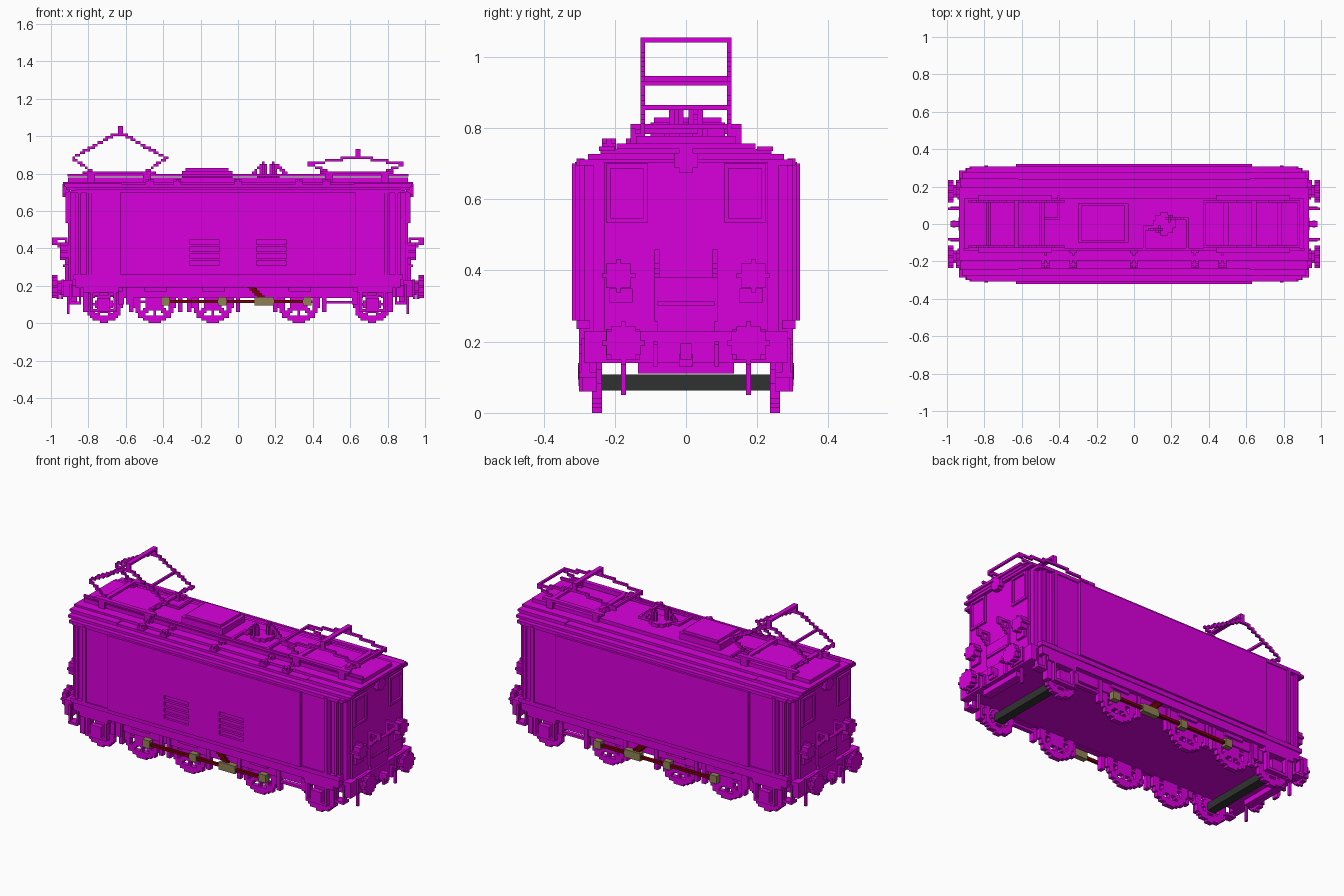
import bpy, bmesh, math
from mathutils import Vector

if "Cube" in bpy.data.objects:
    bpy.data.objects.remove(bpy.data.objects["Cube"])

V = 2 / 148  # edge length of one building cube


def material(name, *rgb):
    m = bpy.data.materials.new(name)
    m.use_nodes = True
    m.diffuse_color = (*rgb, 1)
    m.node_tree.nodes["Principled BSDF"].inputs["Base Color"].default_value = (*rgb, 1)
    return m


magenta = material("magenta paint", .7, 0, .72)
red = material("dark red rod", .19, 0, .002)
olive = material("olive bearing", .28, .22, .09)
grey = material("dark grey axle", .03, .032, .031)


def finish(name, mat, bm):
    mesh = bpy.data.meshes.new(name)
    bm.to_mesh(mesh)
    bm.free()
    mesh.materials.append(mat)
    ob = bpy.data.objects.new(name, mesh)
    bpy.context.collection.objects.link(ob)


def boxes(name, mat, items, mirror=""):
    """Boxes given as x0, x1, y0, y1, z0, z1, copied across the mirror axes."""
    bm = bmesh.new()
    for x0, x1, y0, y1, z0, z1 in items:
        for sx in ((1, -1) if "x" in mirror else (1,)):
            for sy in ((1, -1) if "y" in mirror else (1,)):
                cube = bmesh.ops.create_cube(bm, size=1)["verts"]
                for v in cube:
                    v.co = Vector((sx * (x0 + x1) / 2 + v.co.x * (x1 - x0),
                                   sy * (y0 + y1) / 2 + v.co.y * (y1 - y0),
                                   (z0 + z1) / 2 + v.co.z * (z1 - z0)))
    finish(name, mat, bm)


AXES = [Vector(a) for a in ((1, 0, 0), (0, 1, 0), (0, 0, 1))]


def cells(name, mat, filled):
    """Mesh of the exposed faces of a set of grid cubes."""
    bm = bmesh.new()
    for c in filled:
        for a in range(3):
            for s in (1, -1):
                n = s * AXES[a]
                if tuple(int(p + q) for p, q in zip(c, n)) in filled:
                    continue
                u, w = AXES[(a + 1) % 3], AXES[(a + 2) % 3] * s
                mid = Vector(c) + n / 2 + AXES[2] / 2
                bm.faces.new([bm.verts.new(V * (mid + (i * u + j * w) / 2))
                              for i, j in ((-1, -1), (1, -1), (1, 1), (-1, 1))])
    bmesh.ops.remove_doubles(bm, verts=bm.verts, dist=V / 20)
    finish(name, mat, bm)


def snap(x, y, z):
    return round(x / V), round(y / V), math.floor(z / V)


def path(*points):
    """Grid cubes along a polyline."""
    out = set()
    for a, b in zip(points, points[1:]):
        a, b = Vector(a), Vector(b)
        steps = max(1, int((b - a).length / V * 2))
        out |= {snap(*a.lerp(b, i / steps)) for i in range(steps + 1)}
    return out


def disc(axis, centre, radius, depth):
    """Grid cubes of a round plate of the given depth in cubes."""
    c, r = snap(*centre), radius / V
    n = math.ceil(r)
    out = set()
    for i in range(-n, n + 1):
        for j in range(-n, n + 1):
            if math.hypot(i, j) <= r:
                for d in range(depth):
                    p = [i, j]
                    p.insert(axis, d)
                    out.add(tuple(q + o for q, o in zip(p, c)))
    return out


def both(s, axis):
    return s | {tuple(-q if k == axis else q for k, q in enumerate(c)) for c in s}


# Body shell with stepped corners
boxes("body", magenta, [(-.91, .91, -.23, .23, .2, .705), (-.895, .895, -.26, .26, .2, .705),
                        (-.87, .87, -.285, .285, .2, .705), (-.81, .81, -.3, .3, .2, .705)])
boxes("back_panel", magenta, [(-.63, .63, .29, .32, .26, .7)])
boxes("corner_pillar", magenta, [(.78, .8, .29, .312, .26, .705), (.84, .855, .28, .3, .26, .705)], "xy")
boxes("sill", magenta, [(-.87, .87, .27, .3, .19, .235), (-.88, .88, .27, .307, .235, .26)], "y")

# Front panel with two groups of louvre slots
louvre_z = [.31 + .037 * i for i in range(4)]
strips = [(a, b, -.32, -.306, .26, .7) for a, b in ((-.63, -.26), (-.1, .1), (.26, .63))]
for x in (-.26, .1):
    for low, high in zip([.26] + [z + .024 for z in louvre_z], louvre_z + [.7]):
        strips.append((x, x + .16, -.32, -.306, low, high))
boxes("front_panel", magenta, strips + [(-.63, .63, -.306, -.29, .26, .7)])

# Stepped roof
roof_steps = [(.3, .895, .695, .712), (.275, .92, .712, .727), (.24, .925, .727, .741),
              (.195, .935, .741, .756), (.14, .91, .756, .778)]
boxes("roof", magenta, [(-x, x, -y, y, a, b) for y, x, a, b in roof_steps])
boxes("gutter", magenta, [(-.87, .87, .285, .307, .695, .715), (.62, .93, .2, .245, .735, .748),
                          (-.93, -.62, .2, .245, .735, .748)], "y")
boxes("roof_hatch", magenta, [(-.3, -.03, -.1, .11, .77, .815), (-.28, -.05, -.09, .1, .815, .83)])

# End walls: windows, headlight and lamps
frames = []
for y0, y1, z0, z1 in ((.107, .12, .535, .7), (.212, .225, .535, .7),
                       (.107, .225, .535, .548), (.107, .225, .687, .7)):
    frames.append((.905, .922, y0, y1, z0, z1))
boxes("end_window_frame", magenta, frames, "xy")
lamps = disc(0, (.91, .183, .385), .042, 4) | disc(0, (.91, 0, .715), .031, 3)
cells("lamps", magenta, both(both(lamps, 1), 0))
boxes("lamp_bracket", magenta, [(.9, .925, .15, .215, .31, .35)], "xy")

# Gangway plate, handrails and struts on the ends
boxes("gangway", magenta, [(.9, .925, -.08, .08, .23, .38), (.92, .935, -.08, .08, .3, .313)], "x")
rails = path((.92, .085, .45), (.99, .085, .45), (.99, .085, .43)) | path((.92, .085, .38), (.98, .085, .44))
rails |= path((.92, .085, .27), (.92, .085, .45))
cells("end_handrail", magenta, both(both(rails, 1), 0))

# Underframe, buffer beams, buffers and couplings
boxes("underframe", magenta, [(-.89, .89, -.245, .245, .14, .21)])
boxes("side_frame", magenta, [(-.62, .62, .24, .272, .135, .2)], "y")
boxes("buffer_beam", magenta, [(.885, .935, -.285, .285, .14, .23), (.86, .91, -.135, .135, .11, .14),
                               (.93, .945, -.225, -.13, .15, .235), (.93, .945, .13, .225, .15, .235)], "x")
buffers = disc(0, (.935, .175, .19), .034, 4) | disc(0, (.972, .175, .19), .055, 2)
cells("buffers", magenta, both(both(buffers, 1), 0))
boxes("coupling_hook", magenta, [(.93, .98, -.015, .015, .15, .195), (.955, .97, -.02, .02, .13, .165)], "x")
boxes("brake_hose", magenta, [(.935, .95, .08, .093, .13, .2), (.935, .98, .08, .093, .19, .2),
                              (.9, .913, .168, .182, .05, .15)], "xy")
boxes("cab_step", magenta, [(.84, .9, .25, .3, .1, .115), (.84, .85, .27, .295, .1, .21),
                            (.89, .9, .27, .295, .1, .21)], "xy")


# Spoked wheels
def wheel(x, radius, spokes):
    c = snap(x, .25, radius)
    r = radius / V
    n = math.ceil(r)
    out = set()
    for i in range(-n, n + 1):
        for k in range(-n, n + 1):
            d, a = math.hypot(i, k), math.atan2(k, i)
            turn = 2 * math.pi / spokes
            off = abs((a + turn / 2) % turn - turn / 2)
            if d <= r and (d > r - 2.6 or d < 3.3 or d * math.sin(off) < .8):
                out |= {(c[0] + i, c[1] + j, max(0, c[2] + k)) for j in range(2)}
    return out


drivers = (-.44, -.13, .33)
for number, x in enumerate(drivers):
    cells(f"driving_wheel_{number}", magenta, both(wheel(x, .115, 8), 1))
for x, label in ((-.72, "right"), (.72, "left")):
    cells(f"carrying_wheel_{label}", magenta, both(wheel(x, .098, 6), 1))
    boxes(f"carrying_axle_{label}", grey, [(x - .025, x + .025, -.244, .244, .063, .108)])

# Axle guards over the carrying wheels and brake gear by the drivers
boxes("axle_guard", magenta, [(.65, .665, .272, .3, .06, .21), (.775, .79, .272, .3, .06, .21),
                              (.65, .79, .272, .3, .06, .075), (.685, .755, .272, .302, .075, .135),
                              (.64, .83, .245, .3, .165, .21), (.8, .83, .25, .29, .06, .17),
                              (.61, .64, .25, .28, .1, .17)], "xy")
boxes("brake_gear", magenta, [(x + s * .13 - .012, x + s * .13 + .012, .25, .28, .06, .2)
                              for x in drivers for s in (-1, 1)], "y")
boxes("spring", magenta, [(x - .06, x + .06, .25, .285, .17, .2) for x in drivers], "y")
boxes("brake_pipe", magenta, [(.46, .62, .25, .275, .105, .12), (-.6, -.57, .24, .285, .1, .19)], "y")

# Coupling rods with bearings
boxes("coupling_rod", red, [(-.39, .37, .283, .299, .107, .123)], "y")
drive = path((.05, .29, .2), (.13, .29, .128)) | path((.065, .29, .2), (.135, .29, .14))
cells("drive_rod", red, both(drive, 1))
boxes("rod_bearing", olive, [(x - w, x + w, .272, .304, .094, .14)
                             for x, w in ((-.39, .023), (-.085, .023), (.14, .053), (.37, .023))], "y")


# Pantographs
def pantograph(label, cx, knee, top, bars):
    side = set()
    for s in (-1, 1):
        low, mid, high = ((cx + s * w, .127, z) for w, z in ((.13, .8), (.25, knee), (.02, top - .05)))
        side |= path(low, mid, high)
    for x in (cx, cx + V):
        side |= path((x, .127, top - .06), (x, .127, top - .01))
    arms = both(side, 1)
    for w, z in bars + [(0, top - .01), (.013, top - .01), (.13, .8), (-.13, .8)]:
        arms |= path((cx + w, -.127, z), (cx + w, .127, z))
    cells(f"pantograph_arms_{label}", magenta, arms)
    base = set()
    for y in (.135, .15):
        base |= both(path((cx - .19, y, .8), (cx + .19, y, .8)), 1)
    for s in (-1, 1):
        base |= path((cx + s * .15, -.14, .8), (cx + s * .15, .14, .8))
        for y in (-.14, .14):
            base |= disc(2, (cx + s * .15, y, .755), .027, 3) | disc(2, (cx + s * .15, y, .79), .02, 2)
    cells(f"pantograph_base_{label}", magenta, base)


pantograph("raised", -.635, .885, 1.06, [(-.13, .945), (.13, .945)])
pantograph("lowered", .635, .85, .94, [(-.25, .855), (.25, .855)])

# Roof switch, insulators and power cables
switch = disc(2, (.16, 0, .78), .06, 2)
switch |= path((.07, -.03, .79), (.14, -.03, .86)) | path((.27, .03, .79), (.19, .03, .86))
switch |= disc(2, (.14, -.03, .8), .016, 4) | disc(2, (.19, .03, .8), .016, 4)
cells("roof_switch", magenta, switch)
insulators = set()
for x in (-.47, -.32, 0, .32, .47):
    for y in (-.15, -.215):
        insulators |= disc(2, (x, y, .735), .022, 2) | disc(2, (x, y, .765), .014, 1)
cells("insulators", magenta, insulators)
cables = path((-.9, -.13, .785), (.9, -.13, .785)) | path((-.48, .03, .785), (-.4, .03, .785), (-.4, .15, .785))
cables |= path((.05, -.13, .785), (.05, -.02, .785), (.12, -.02, .785))
cables |= path((.2, .03, .785), (.28, .03, .785), (.28, -.13, .785))
cells("power_cable", magenta, cables)
